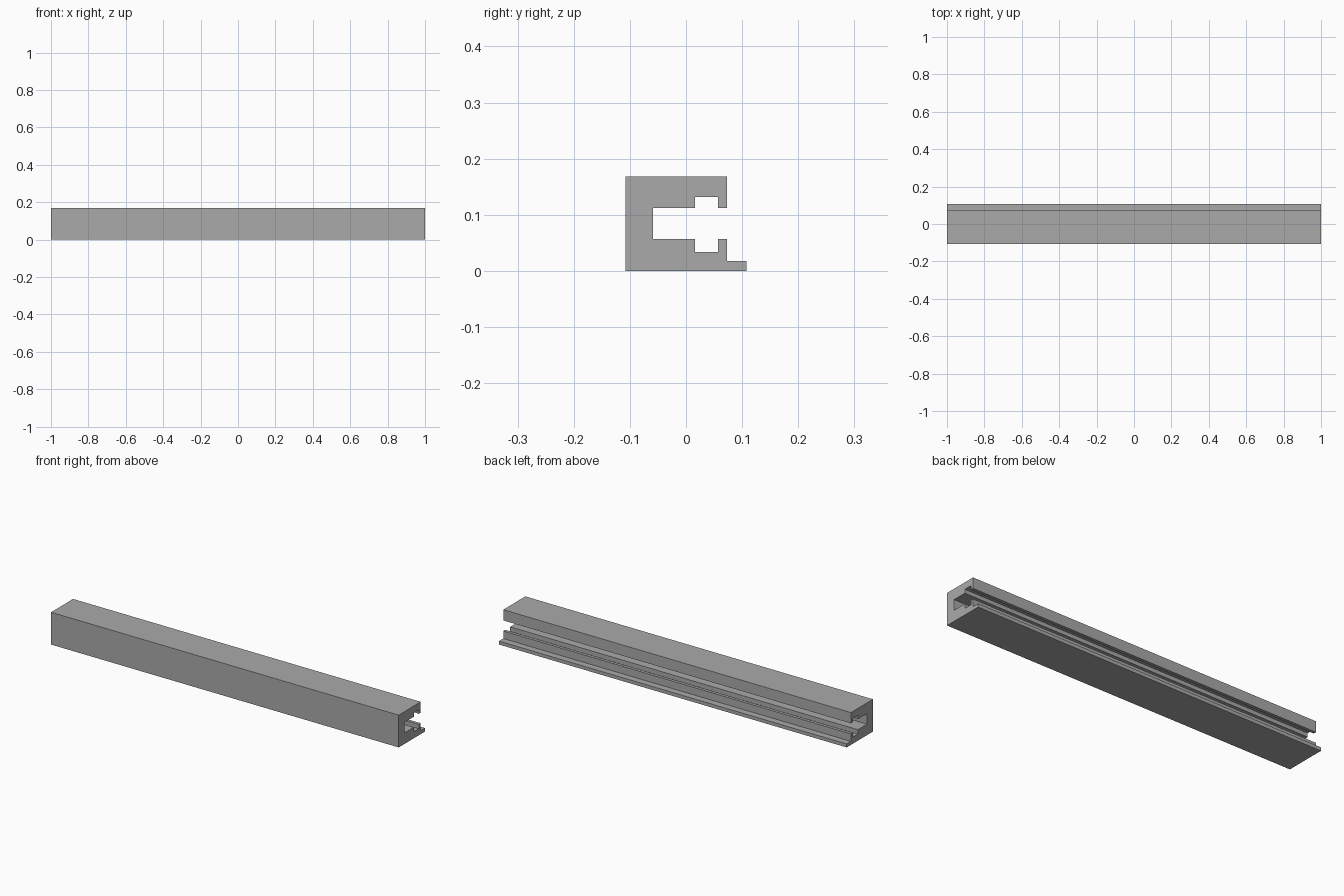
import bpy
import bmesh

cube = bpy.data.objects.get("Cube")
if cube:
    bpy.data.objects.remove(cube, do_unlink=True)

# Plain grey material
grey = bpy.data.materials.new("grey")
grey.use_nodes = True
colour = (0.4, 0.4, 0.4, 1.0)
grey.diffuse_color = colour
grey.node_tree.nodes["Principled BSDF"].inputs["Base Color"].default_value = colour

# Named levels of the cross-section (y = depth, z = height)
FRONT, SLOT, GROOVE_IN, GROOVE_OUT, BACK, LIP = -0.108, -0.059, 0.016, 0.057, 0.073, 0.108
LIP_TOP, GROOVE_LOW, SLOT_LOW, SLOT_HIGH, GROOVE_HIGH, TOP = 0.018, 0.034, 0.057, 0.112, 0.132, 0.168

# Outline: base lip, lower jaw, slot, upper jaw
profile = [
    (FRONT, 0), (LIP, 0), (LIP, LIP_TOP), (BACK, LIP_TOP),
    (BACK, SLOT_LOW), (GROOVE_OUT, SLOT_LOW), (GROOVE_OUT, GROOVE_LOW),
    (GROOVE_IN, GROOVE_LOW), (GROOVE_IN, SLOT_LOW), (SLOT, SLOT_LOW),
    (SLOT, SLOT_HIGH), (GROOVE_IN, SLOT_HIGH), (GROOVE_IN, GROOVE_HIGH),
    (GROOVE_OUT, GROOVE_HIGH), (GROOVE_OUT, SLOT_HIGH), (BACK, SLOT_HIGH),
    (BACK, TOP), (FRONT, TOP),
]

# Extrude the outline along the full length
bm = bmesh.new()
face = bm.faces.new([bm.verts.new((-1, y, z)) for y, z in profile])
result = bmesh.ops.extrude_face_region(bm, geom=[face], use_keep_orig=True)
moved = [v for v in result["geom"] if isinstance(v, bmesh.types.BMVert)]
bmesh.ops.translate(bm, verts=moved, vec=(2, 0, 0))
bmesh.ops.recalc_face_normals(bm, faces=bm.faces)

mesh = bpy.data.meshes.new("slotted_rail")
bm.to_mesh(mesh)
bm.free()
mesh.materials.append(grey)
rail = bpy.data.objects.new("slotted_rail", mesh)
bpy.context.collection.objects.link(rail)
